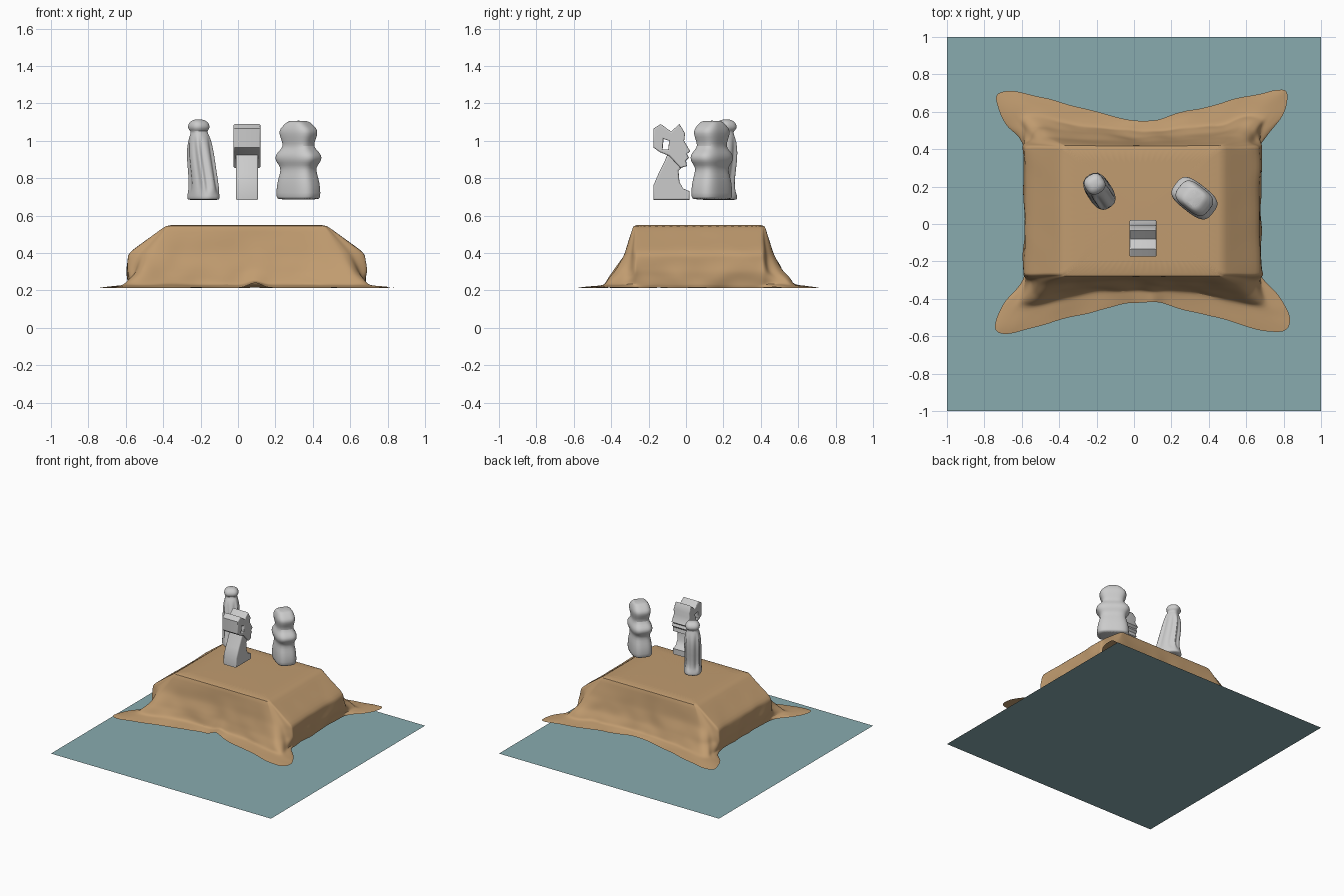
import bpy, bmesh, math
from mathutils import Vector, noise

if "Cube" in bpy.data.objects:
    bpy.data.objects.remove(bpy.data.objects["Cube"])


def colour(obj, name, rgb):
    m = bpy.data.materials.new(name)
    m.diffuse_color = (*rgb, 1)
    m.use_nodes = True
    m.node_tree.nodes["Principled BSDF"].inputs["Base Color"].default_value = m.diffuse_color
    obj.data.materials.append(m)


def finish(bm, name, subdiv=0, angle=None):
    me = bpy.data.meshes.new(name)
    bm.to_mesh(me)
    bm.free()
    ob = bpy.data.objects.new(name, me)
    bpy.context.collection.objects.link(ob)
    if subdiv:
        mod = ob.modifiers.new("smooth", 'SUBSURF')
        mod.levels = mod.render_levels = subdiv
    if angle:
        smooth(ob, angle)
    return ob


def smooth(ob, angle):
    bpy.ops.object.select_all(action='DESELECT')
    ob.select_set(True)
    bpy.context.view_layer.objects.active = ob
    bpy.ops.object.shade_smooth_by_angle(angle=math.radians(angle))


def skin(bm, rings):
    """Join closed rings of vertices with quads."""
    for a, b in zip(rings, rings[1:]):
        n = len(a)
        for i in range(n):
            j = (i + 1) % n
            bm.faces.new((a[i], a[j], b[j], b[i]))


def spline(p, t):
    """Catmull-Rom through p[1]..p[2]."""
    a, b, c, d = p
    return 0.5 * (2*b + (c - a)*t + (2*a - 5*b + 4*c - d)*t*t + (3*b - a - 3*c + d)*t**3)


# ground sheet
bm = bmesh.new()
bmesh.ops.create_grid(bm, x_segments=1, y_segments=1, size=1)
ground = finish(bm, "ground_sheet")
colour(ground, "teal", (0.25, 0.41, 0.43))

# draped cloth: one quarter, from the side middle round the corner flap to the front
# middle; every row runs from the top edge down to the hem
levels = (0.55, 0.40, 0.30, 0.228, 0.212)
quarter = [
    [(.425, 0), (.625, 0), (.635, 0), (.63, 0), (.625, 0)],
    [(.425, .17), (.625, .17), (.635, .17), (.625, .17), (.62, .17)],
    [(.425, .31), (.63, .31), (.64, .31), (.635, .32), (.635, .33)],
    [(.425, .335), (.62, .345), (.64, .35), (.63, .355), (.67, .39)],
    [(.42, .345), (.57, .36), (.60, .38), (.64, .43), (.765, .53)],
    [(.415, .35), (.53, .385), (.585, .43), (.65, .50), (.775, .63)],
    [(.40, .35), (.48, .395), (.53, .45), (.57, .51), (.69, .645)],
    [(.30, .35), (.36, .385), (.38, .42), (.40, .46), (.43, .58)],
    [(.15, .35), (.16, .375), (.17, .405), (.17, .435), (.17, .515)],
    [(0, .35), (0, .37), (0, .395), (0, .425), (0, .485)],
]
centre = Vector((0.045, 0.07, 0))
stations = []
for sx, sy, rev in ((1, 1, 0), (-1, 1, 1), (-1, -1, 0), (1, -1, 1)):
    rows = quarter[::-1] if rev else quarter
    for row in rows[:-1]:
        stations.append([Vector((sx*u, sy*v, z)) for (u, v), z in zip(row, levels)])

bm = bmesh.new()
n, around, down = len(stations), 4, 4
rings = [[]]
profile = [(k, s / down) for k in range(len(levels) - 1) for s in range(down)]
profile.append((len(levels) - 2, 1.0))
rings += [[] for _ in profile]
for i in range(n):
    for s in range(around):
        col = [spline([stations[(i + o) % n][k] for o in (-1, 0, 1, 2)], s / around)
               for k in range(len(levels))]
        rings[0].append(bm.verts.new(centre + Vector((col[0].x*.95, col[0].y*.95, .55))))
        for r, (k, t) in enumerate(profile):
            p = col[k].lerp(col[k + 1], t) + centre
            depth = r / (len(profile) - 1)
            # soft wrinkles growing towards the hem, and the lifted pleat at the front
            w = noise.noise_vector(p * 9) * 0.018 * min(1, depth * 1.5)
            p += Vector((w.x, w.y, abs(w.z) * 0.5))
            if p.y < 0:
                p.z += 0.035 * depth * math.exp(-((p.x - .09) / .04)**2)
            p.z = max(p.z, 0.212)
            rings[r + 1].append(bm.verts.new(p))
bm.faces.new(rings[0])
skin(bm, rings[::-1])
bmesh.ops.recalc_face_normals(bm, faces=bm.faces)
bm.normal_update()
bm.faces.ensure_lookup_table()
if bm.faces[0].normal.z < 0:
    bmesh.ops.reverse_faces(bm, faces=bm.faces)
cloth = finish(bm, "draped_cloth", 1, 60)
colour(cloth, "tan_cloth", (0.53, 0.33, 0.16))


def figure(name, loc, facing, sections, power, folds=0, count=48):
    """Loft sections (z, back, front, half width) along a facing angle."""
    f = Vector((math.cos(facing), math.sin(facing), 0))
    s = Vector((-f.y, f.x, 0))
    bm = bmesh.new()
    rings = []
    for z, b, e, w in sections:
        ring = []
        for i in range(count):
            a = 2 * math.pi * i / count
            c, d = math.cos(a), math.sin(a)
            x = math.copysign(abs(c)**(2 / power), c)
            y = math.copysign(abs(d)**(2 / power), d)
            k = 1
            if folds and 0.74 < z < 1.02:
                k += folds * math.cos(8 * a)
            p = Vector((loc[0], loc[1], z)) + f*((b + e)/2 + x*k*(e - b)/2) + s*y*w*k
            ring.append(bm.verts.new(p))
        rings.append(ring)
    skin(bm, rings)
    bm.faces.new(rings[0][::-1])
    bm.faces.new(rings[-1])
    bmesh.ops.recalc_face_normals(bm, faces=bm.faces)
    return finish(bm, name, 1, 50)


# robed statue with a round head
figure("robed_statue", (-.185, .175), math.radians(-57), [
    (.683, -.10, .10, .066), (.69, -.105, .105, .068), (.72, -.10, .10, .066),
    (.745, -.085, .095, .06), (.80, -.085, .08, .058), (.90, -.10, .05, .06),
    (.97, -.10, .03, .058), (1.02, -.09, .015, .052), (1.043, -.08, .0, .042),
    (1.053, -.085, -.005, .043), (1.065, -.1, .008, .054), (1.085, -.1, .008, .054),
    (1.105, -.085, -.007, .043), (1.115, -.065, -.03, .02)], 2.6, 0.09)

# squat statue with bulging head, arms and hips
figure("squat_statue", (.323, .138), math.radians(-128), [
    (z, -d, d, w) for z, d, w in (
        (.686, .072, .112), (.694, .078, .12), (.75, .078, .12), (.80, .074, .108),
        (.845, .062, .094), (.87, .068, .105), (.895, .08, .128), (.925, .08, .128),
        (.95, .066, .10), (.972, .058, .08), (1.0, .064, .088), (1.04, .072, .105),
        (1.065, .07, .098), (1.095, .058, .06), (1.108, .048, .045))], 3.2)


def slab(name, x, half, outlines, bevel):
    """Extrude (y, z) outlines along x with rounded edges; extra outlines are holes."""
    cu = bpy.data.curves.new(name, 'CURVE')
    cu.dimensions, cu.fill_mode = '2D', 'BOTH'
    cu.extrude, cu.bevel_depth = half - bevel, bevel
    cu.offset, cu.bevel_resolution = -bevel, 3
    for pts in outlines:
        sp = cu.splines.new('POLY')
        sp.points.add(len(pts) - 1)
        for q, (y, z) in zip(sp.points, pts):
            q.co = (y, z, 0, 1)
        sp.use_cyclic_u = True
    ob = bpy.data.objects.new(name, cu)
    bpy.context.collection.objects.link(ob)
    ob.location.x = x
    ob.rotation_euler = (math.pi / 2, 0, math.pi / 2)
    bpy.ops.object.select_all(action='DESELECT')
    ob.select_set(True)
    bpy.context.view_layer.objects.active = ob
    bpy.ops.object.convert(target='MESH')
    smooth(bpy.context.object, 40)


# long-faced statue: head with a curled crest, then neck and foot
slab("crested_head", .048, .072, [
    [(-.175, 1.065), (-.135, 1.09), (-.08, 1.05), (-.035, 1.09), (-.005, 1.04),
     (-.01, 1.0), (.022, .945), (.005, .93), (.015, .91), (.0, .895), (.005, .865),
     (-.03, .855), (-.09, .92), (-.14, .94), (-.175, .965)],
    [(-.125, .955), (-.095, .955), (-.09, 1.0), (-.12, 1.01)]], .008)
slab("neck_and_foot", .048, .06, [
    [(-.09, .95), (-.03, .95), (-.01, .87), (-.04, .84), (-.035, .78), (-.015, .745),
     (.02, .73), (.02, .684), (-.175, .684), (-.175, .76), (-.145, .83), (-.115, .89)]], .01)
